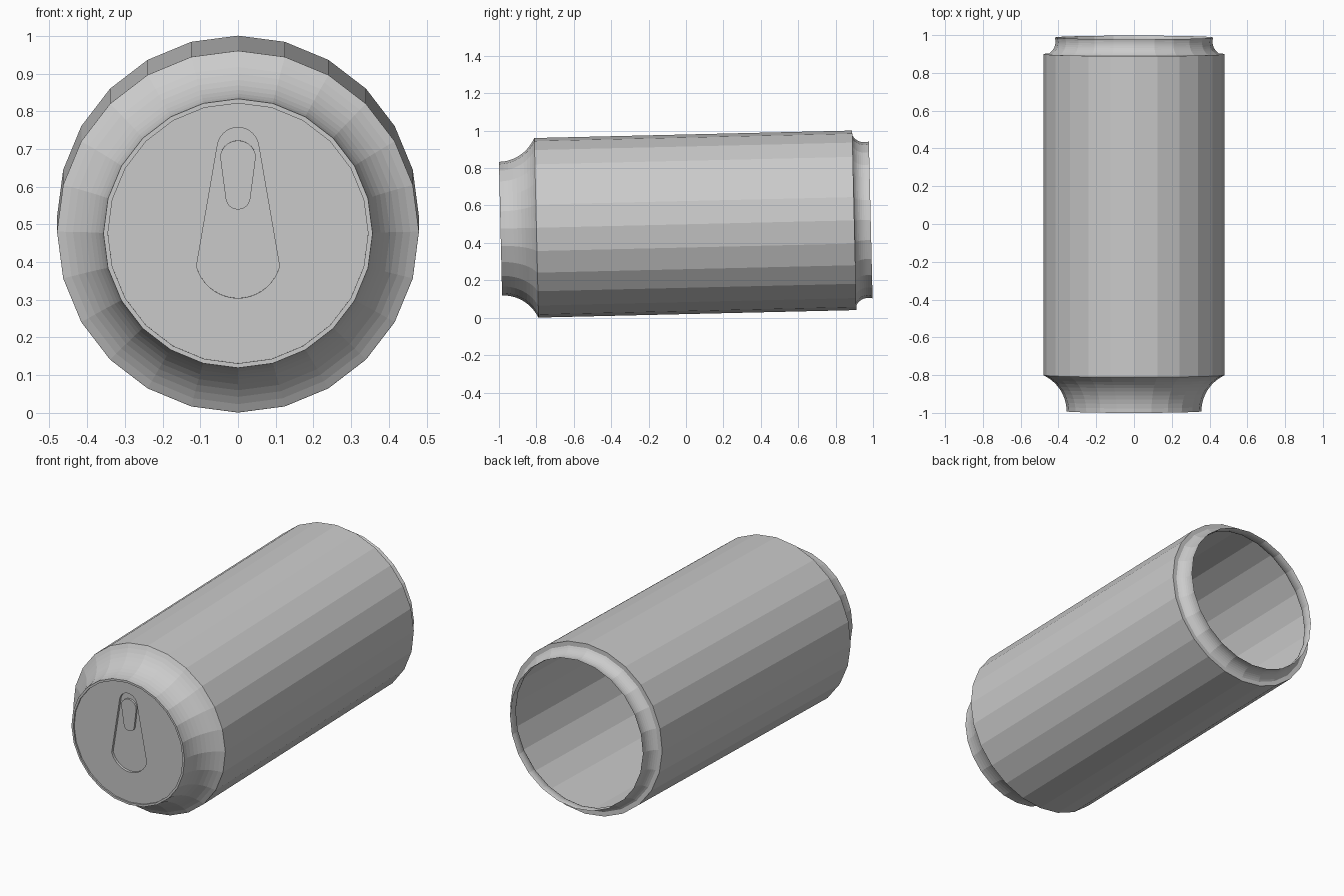
import bpy, bmesh
from math import sin, cos, pi, radians
from mathutils import Matrix

if "Cube" in bpy.data.objects:
    bpy.data.objects.remove(bpy.data.objects["Cube"])

SIDES = 24
# The can lies along y, tipped up slightly towards the back
PLACE = Matrix.Translation((0, 0, 0.4995)) @ Matrix.Rotation(0.0235, 4, 'X')


def finish(name, bm):
    bm.transform(PLACE)
    mesh = bpy.data.meshes.new(name)
    bm.to_mesh(mesh)
    bm.free()
    obj = bpy.data.objects.new(name, mesh)
    bpy.context.collection.objects.link(obj)
    return obj


def lathe(name, profile):
    """Spin (radius, y) points round the y axis."""
    bm = bmesh.new()
    rings = [[bm.verts.new((r * sin(2 * pi * i / SIDES), y, r * cos(2 * pi * i / SIDES)))
              for i in range(SIDES)] for r, y in profile]
    for a, b in zip(rings, rings[1:]):
        for i in range(SIDES):
            j = (i + 1) % SIDES
            bm.faces.new((a[i], a[j], b[j], b[i]))
    bmesh.ops.recalc_face_normals(bm, faces=bm.faces)
    return finish(name, bm)


def plate(name, outline, y0, y1):
    """Solid plate from an (x, z) outline, between two depths."""
    bm = bmesh.new()
    face = bm.faces.new([bm.verts.new((x, y0, z)) for x, z in outline])
    new = bmesh.ops.extrude_face_region(bm, geom=[face])["geom"]
    verts = [v for v in new if isinstance(v, bmesh.types.BMVert)]
    bmesh.ops.translate(bm, verts=verts, vec=(0, y1 - y0, 0))
    bmesh.ops.recalc_face_normals(bm, faces=bm.faces)
    return finish(name, bm)


def arc(cx, cy, r, start, end, n):
    angles = [radians(start + (end - start) * i / n) for i in range(n + 1)]
    return [(cx + r * cos(a), cy + r * sin(a)) for a in angles]


# Shell: inner lip, concave neck, straight body, concave foot with flared rim
lip = [(0.345, -0.978), (0.345, -0.992)]
neck = arc(0.567, -0.992, 0.21, 180, 115, 10)
foot = arc(0.49, 0.965, 0.074, 242, 162, 9)
lathe("can_shell", lip + neck + [(0.48, -0.80), (0.48, 0.90)] + foot)

# Lid, with a teardrop recess cut into it
lid = plate("lid", arc(0, 0, 0.345, 90, 90 + 345, SIDES - 1), -0.984, -0.95)
teardrop = arc(0, 0.226, 0.055, 10, 170, 14) + arc(0, -0.058, 0.114, 195, 345, 18)
cutter = plate("recess_cutter", teardrop, -1.02, -0.970)
cutter.hide_render = True
cutter.hide_viewport = True
cut = lid.modifiers.new("recess", 'BOOLEAN')
cut.operation = 'DIFFERENCE'
cut.solver = 'EXACT'
cut.object = cutter

# Raised tab inside the recess
tab = arc(0, 0.198, 0.048, 8, 172, 14) + arc(0, 0.096, 0.033, 188, 352, 12)
plate("pull_tab", tab, -0.981, -0.965)
